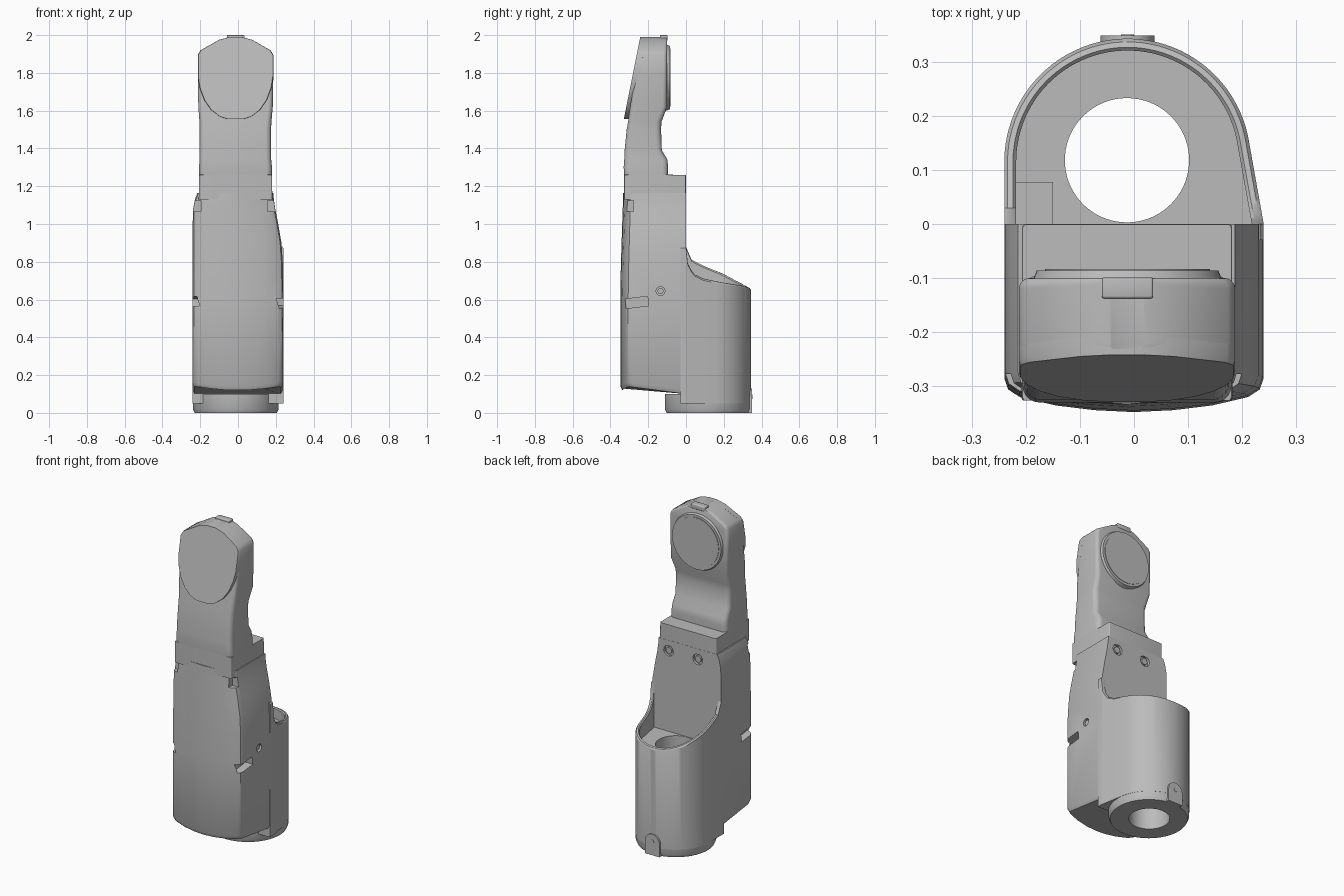
import bpy, bmesh, math
from mathutils import Matrix

if "Cube" in bpy.data.objects:
    bpy.data.objects.remove(bpy.data.objects["Cube"])

grey = bpy.data.materials.new("plain grey")
grey.use_nodes = True
grey.diffuse_color = (0.5, 0.5, 0.5, 1)
grey.node_tree.nodes["Principled BSDF"].inputs["Base Color"].default_value = (0.5, 0.5, 0.5, 1)


def finish(name, bm):
    bmesh.ops.recalc_face_normals(bm, faces=bm.faces)
    mesh = bpy.data.meshes.new(name)
    bm.to_mesh(mesh)
    bm.free()
    mesh.materials.append(grey)
    ob = bpy.data.objects.new(name, mesh)
    bpy.context.collection.objects.link(ob)
    return ob


def loft(name, rings):
    """Skin a list of equal-length closed rings and cap both ends."""
    bm = bmesh.new()
    loops = [[bm.verts.new(p) for p in ring] for ring in rings]
    n = len(loops[0])
    for a, b in zip(loops, loops[1:]):
        for i in range(n):
            j = (i + 1) % n
            bm.faces.new((a[i], a[j], b[j], b[i]))
    bm.faces.new(loops[0])
    bm.faces.new(loops[-1])
    return finish(name, bm)


def cylinder(name, center, r1, depth, axis="Z", r2=None, segs=64):
    turn = {"Z": Matrix(), "X": Matrix.Rotation(math.pi / 2, 4, "Y"),
            "Y": Matrix.Rotation(-math.pi / 2, 4, "X")}[axis]
    bm = bmesh.new()
    bmesh.ops.create_cone(bm, cap_ends=True, segments=segs, radius1=r1,
                          radius2=r1 if r2 is None else r2, depth=depth,
                          matrix=Matrix.Translation(center) @ turn)
    return finish(name, bm)


def box(name, center, size, tilt=0):
    bm = bmesh.new()
    bmesh.ops.create_cube(bm, size=1, matrix=Matrix.Translation(center)
                          @ Matrix.Rotation(tilt, 4, "X") @ Matrix.Diagonal((*size, 1)))
    return finish(name, bm)


def activate(ob):
    bpy.ops.object.select_all(action="DESELECT")
    ob.select_set(True)
    bpy.context.view_layer.objects.active = ob


def cut(ob, cutter):
    activate(ob)
    mod = ob.modifiers.new("cut", "BOOLEAN")
    mod.operation = "DIFFERENCE"
    mod.solver = "EXACT"
    mod.object = cutter
    bpy.ops.object.modifier_apply(modifier=mod.name)
    bpy.data.objects.remove(cutter)


def bevel(ob, width):
    activate(ob)
    mod = ob.modifiers.new("bevel", "BEVEL")
    mod.width = width
    mod.segments = 3
    bpy.ops.object.modifier_apply(modifier=mod.name)


def interp(points, t):
    for (a, fa), (b, fb) in zip(points, points[1:]):
        if t <= b:
            return fa + (fb - fa) * max(0, (t - a) / (b - a))
    return points[-1][1]


# Main body shell: bowed front, flat back, tapered towards the top
half = [(-1, 0), (-1, .82), (-.97, .88), (-.88, .92), (-.6, .965), (-.3, .99)]
section = half + [(0, 1)] + [(-u, v) for u, v in reversed(half)]


def body_ring(z, xl, xr, yf, sloped=False):
    ring = []
    for u, v in section:
        y = v * yf
        lift = .07 + max(0, -y - .12) * .23 + .03 * u * u if sloped else 0
        ring.append(((xl + xr) / 2 + u * (xr - xl) / 2, y, z + lift))
    return ring


body = loft("main_body", [
    body_ring(0, -.232, .228, -.338, True), body_ring(.02, -.24, .238, -.348, True),
    body_ring(.6, -.24, .24, -.348), body_ring(.78, -.24, .238, -.345),
    body_ring(.9, -.24, .23, -.341), body_ring(1.0, -.24, .213, -.338),
    body_ring(1.08, -.238, .197, -.335), body_ring(1.13, -.228, .19, -.334),
    body_ring(1.165, -.215, .187, -.333)])
for x, side in ((-.24, -1), (.235, 1)):
    cut(body, box("notch", (x, -.26, .585), (.09, .12, .05), .12 * side))
    cut(body, box("notch", (x - .035 * (side > 0), -.31, 1.095), (.09, .065, .06)))
cut(body, cylinder("side_hole", (.24, -.135, .645), .023, .06, "X", segs=32))
for x in (.12, -.08):
    cut(body, cylinder("recess", (x, 0, 1.1), .033, .03, "Y", segs=32))
    cylinder("back_screw", (x, -.01, 1.1), .02, .014, "Y", segs=24)
cylinder("side_pin", (.222, -.135, .645), .016, .02, "X", segs=24)

# Rear holder: U-shaped cup with a sloping rim and a bored floor
CX, CY, R = -.012, .115, .228
high = [(0, .88), (.03, .81), (.1, .775), (.2, .735), (.3, .685), (.34, .66)]
low = [(0, .88), (.01, .79), (.04, .735), (.1, .705), (.2, .685), (.34, .66)]
steps = [-.03, 0, .005, .01, .02, .03, .045, .065, .09]


def cup_outline(inset):
    r = R - inset
    pts = [(-.24 + inset, y) for y in steps]
    arc = [math.radians(180 - 4 * i) for i in range(43)]
    pts += [(CX + r * math.cos(a), CY + r * math.sin(a)) for a in arc]
    ex, ey = pts[-1]
    pts += [(ex + (.24 - inset - ex) * (1 - max(y, 0) / ey), y) for y in reversed(steps)]
    return pts


def cup_ring(inset, drop=0, z=None):
    ring = []
    for x, y in cup_outline(inset):
        t = min(1, max(0, (x + .22) / .44))
        rim = interp(high, y) * (1 - t) + interp(low, y) * t - drop
        ring.append((x, y, rim if z is None else z))
    return ring


cup = loft("rear_holder", [cup_ring(0, z=.05), cup_ring(0, .008), cup_ring(.006),
                           cup_ring(.016), cup_ring(.022, .008), cup_ring(.022, z=.6)])
base = loft("base_disc", [
    [(CX + r * math.cos(i * math.pi / 36), CY + r * math.sin(i * math.pi / 36), z)
     for i in range(72)] for r, z in ((.218, 0), (R - .001, .02), (R - .001, .1))])
for ob in (cup, base):
    cut(ob, cylinder("bore", (-.013, .118, .3), .115, 1, segs=72))
box("corner_block", (-.185, .038, .605), (.07, .08, .05))

# Arched tab with a screw on the back of the holder
tab = [(-.05, 0), (.05, 0), (.05, .08)]
tab += [(.05 * math.cos(i * math.pi / 12), .08 + .05 * math.sin(i * math.pi / 12))
        for i in range(1, 13)]
loft("back_tab", [[(CX + x, y, z) for x, z in tab] for y in (.33, .349)])
cylinder("tab_screw", (CX, .346, .085), .012, .01, "Y", segs=20)


# Neck and head: one loft of rounded rectangles
def round_rect(z, xl, xr, yf, yb, r):
    ring = []
    for cx, cy, start in ((xr - r, yb - r, 0), (xl + r, yb - r, 90),
                          (xl + r, yf + r, 180), (xr - r, yf + r, 270)):
        for i in range(6):
            a = math.radians(start + 18 * i)
            ring.append((cx + r * math.cos(a), cy + r * math.sin(a), z))
    return ring


loft("neck_and_head", [round_rect(*row) for row in (
    (1.13, -.208, .182, -.327, -.001, .006),
    (1.26, -.206, .18, -.327, -.001, .006),
    (1.261, -.206, .18, -.327, -.095, .03),
    (1.30, -.206, .18, -.33, -.095, .03),
    (1.34, -.204, .176, -.327, -.098, .03),
    (1.39, -.204, .176, -.325, -.128, .03),
    (1.50, -.203, .175, -.314, -.132, .03),
    (1.54, -.204, .177, -.307, -.13, .03),
    (1.62, -.21, .184, -.296, -.1, .025),
    (1.78, -.213, .187, -.268, -.1, .02),
    (1.895, -.213, .187, -.246, -.1, .02),
    (1.918, -.2, .174, -.242, -.1, .02),
    (1.975, -.1, .074, -.232, -.1, .015),
    (1.99, -.045, .02, -.232, -.1, .01))])

# Tilted front shield with a U-shaped lower edge
right = [(.03, 1.99), (.088, 1.975), (.185, 1.92), (.2, 1.895), (.2, 1.78), (.19, 1.72),
         (.165, 1.655), (.13, 1.605), (.085, 1.57), (.04, 1.555)]
shield = right + [(-x, z) for x, z in reversed(right)]
loft("front_shield", [
    [(-.013 + x * k, -.24 - (2 - z) * .2 + d, z) for x, z in shield]
    for k, d in ((.985, 0), (1, .008), (1, .035))])

# Round plate on the back of the head, and the small top catch
cylinder("back_plate_rim", (-.012, -.099, 1.775), .178, .026, "Y", .168)
cylinder("back_plate_face", (-.012, -.086, 1.775), .153, .006, "Y")
bevel(box("top_catch", (-.012, -.118, 1.985), (.095, .04, .03)), .005)
box("catch_divider", (-.012, -.119, 1.998), (.004, .03, .004))

# Smooth curved faces, keep edges crisp
for ob in bpy.data.objects:
    if ob.type == "MESH" and ob.data.materials and ob.data.materials[0] == grey:
        activate(ob)
        bpy.ops.object.shade_smooth_by_angle(angle=math.radians(32))
